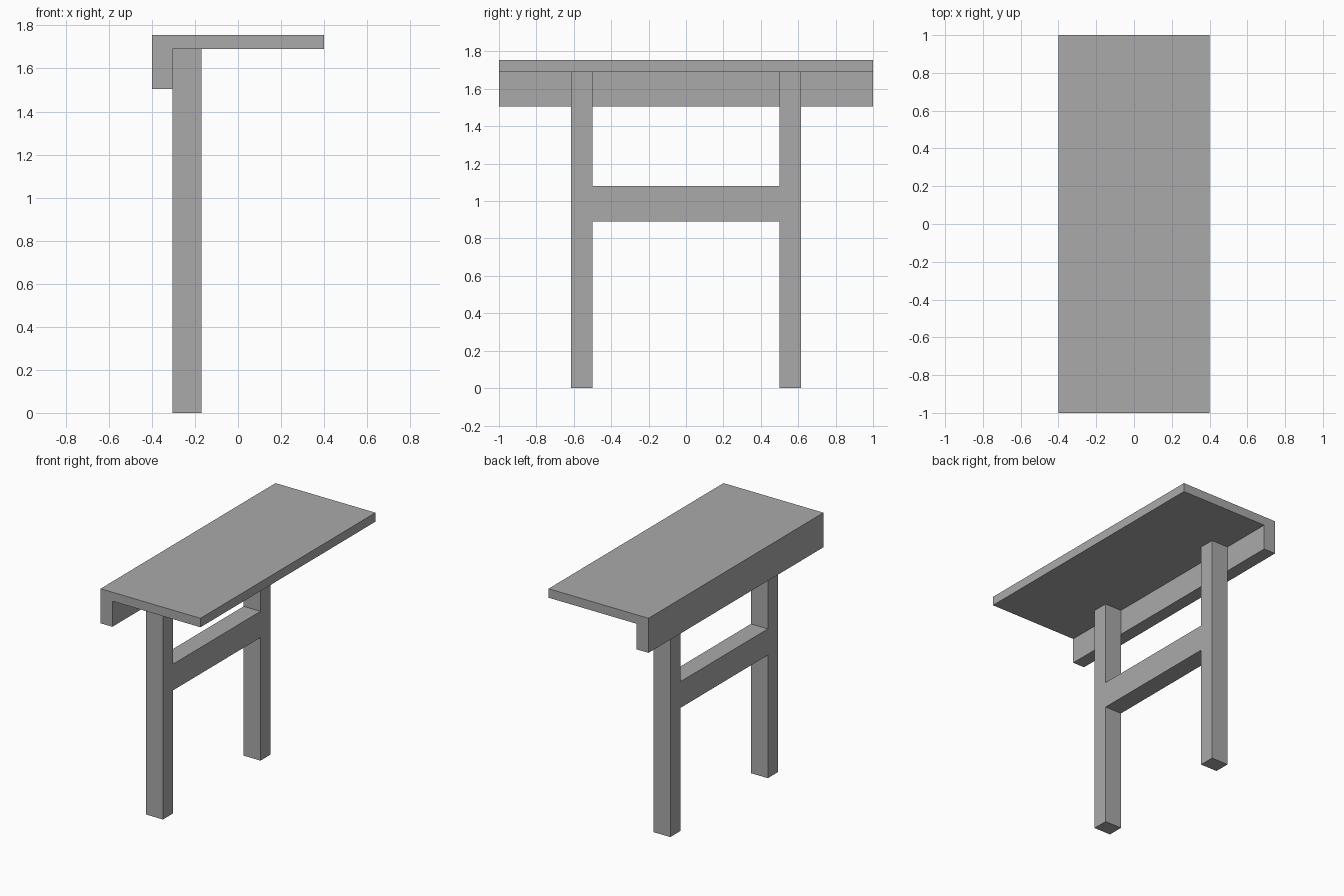
import bpy
import bmesh
from mathutils import Vector

cube = bpy.data.objects.get("Cube")
if cube:
    bpy.data.objects.remove(cube, do_unlink=True)

# Single matte grey
grey = bpy.data.materials.new("plain_grey")
grey.use_nodes = True
colour = (0.4, 0.4, 0.4, 1)
grey.diffuse_color = colour
grey.node_tree.nodes["Principled BSDF"].inputs["Base Color"].default_value = colour


def extrude_profile(name, points, offset):
    """Extrude a closed outline of 3D points along an offset."""
    bm = bmesh.new()
    face = bm.faces.new([bm.verts.new(p) for p in points])
    result = bmesh.ops.extrude_face_region(bm, geom=[face], use_keep_orig=True)
    moved = [v for v in result["geom"] if isinstance(v, bmesh.types.BMVert)]
    bmesh.ops.translate(bm, verts=moved, vec=Vector(offset))
    bmesh.ops.recalc_face_normals(bm, faces=bm.faces)
    mesh = bpy.data.meshes.new(name)
    bm.to_mesh(mesh)
    bm.free()
    mesh.materials.append(grey)
    obj = bpy.data.objects.new(name, mesh)
    bpy.context.collection.objects.link(obj)
    return obj


# Shared dimensions
half_width, half_length = 0.4, 1.0
top, underside, apron_bottom = 1.755, 1.69, 1.505
frame_back, frame_front = -0.305, -0.17
leg_inner, leg_outer = 0.5, 0.615
rail_bottom, rail_top = 0.89, 1.08

# Flat top with the deep apron along one long edge
top_outline = [
    (-half_width, apron_bottom), (frame_back, apron_bottom),
    (frame_back, underside), (half_width, underside),
    (half_width, top), (-half_width, top),
]
extrude_profile("top_and_apron",
                [(x, -half_length, z) for x, z in top_outline],
                (0, 2 * half_length, 0))

# Two legs joined by a flush rail: one half outline, mirrored
half_frame = [
    (leg_inner, rail_bottom), (leg_inner, 0), (leg_outer, 0),
    (leg_outer, underside), (leg_inner, underside), (leg_inner, rail_top),
]
frame_outline = half_frame + [(-y, z) for y, z in reversed(half_frame)]
extrude_profile("legs_and_rail",
                [(frame_back, y, z) for y, z in frame_outline],
                (frame_front - frame_back, 0, 0))
